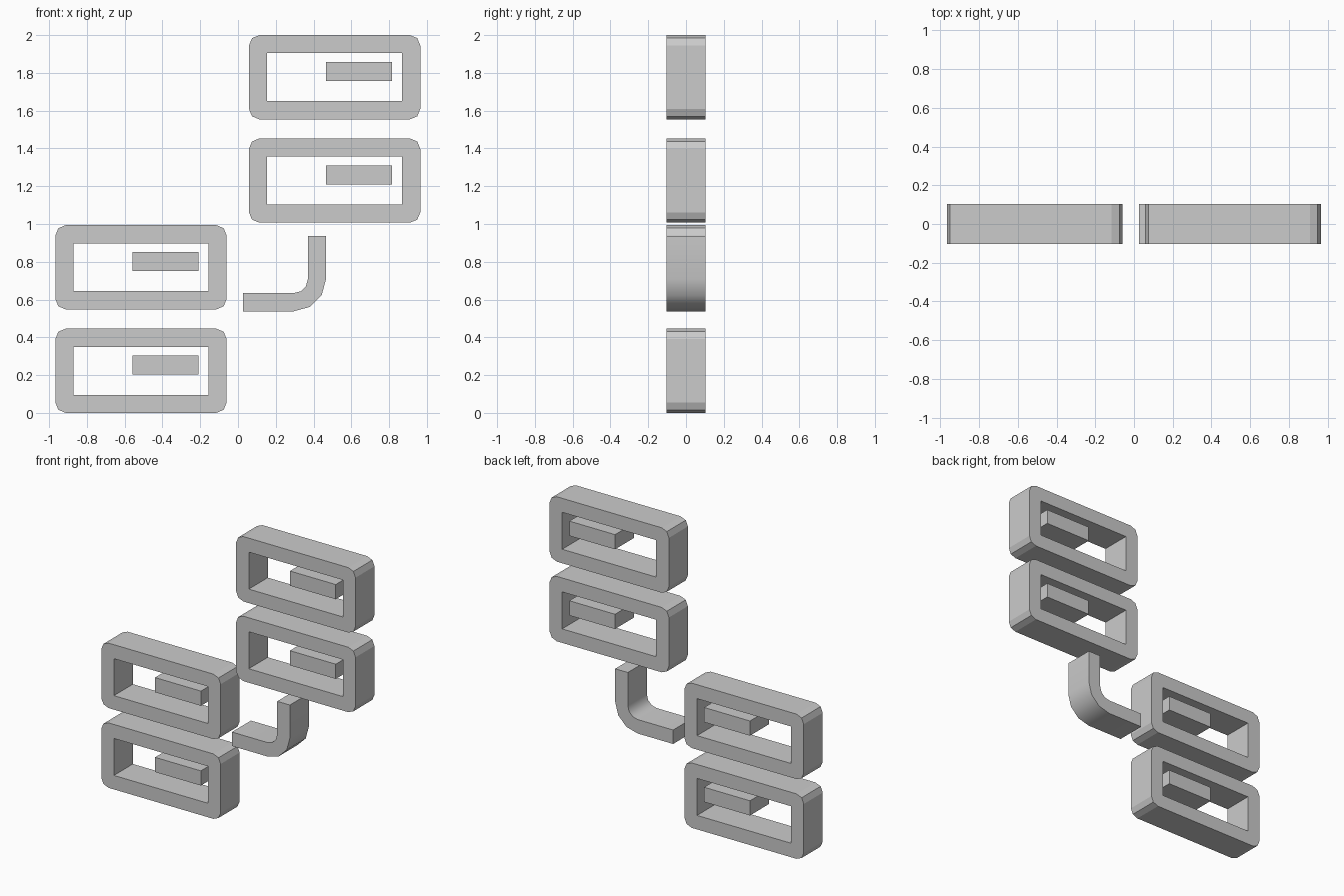
import bpy, bmesh, math

if "Cube" in bpy.data.objects:
    bpy.data.objects.remove(bpy.data.objects["Cube"])

HALF = 0.103          # half depth in y
WIDTH, HEIGHT = 0.907, 0.446
WALL, CORNER = 0.096, 0.055


def arc(cx, cz, r, start, end, segments):
    """Points along an arc in the xz plane, angles in degrees."""
    pts = []
    for i in range(segments + 1):
        a = math.radians(start + (end - start) * i / segments)
        pts.append((cx + r * math.cos(a), cz + r * math.sin(a)))
    return pts


def finish(name, bm, x=0, z=0):
    bmesh.ops.recalc_face_normals(bm, faces=bm.faces)
    mesh = bpy.data.meshes.new(name)
    bm.to_mesh(mesh)
    bm.free()
    ob = bpy.data.objects.new(name, mesh)
    ob.location = (x, 0, z)
    bpy.context.collection.objects.link(ob)
    return ob


def ring(bm, pts, y):
    return [bm.verts.new((px, y, pz)) for px, pz in pts]


def bridge(bm, a, b):
    for i in range(len(a)):
        j = (i + 1) % len(a)
        bm.faces.new((a[i], a[j], b[j], b[i]))


def prism(name, pts, x=0, z=0):
    bm = bmesh.new()
    front, back = ring(bm, pts, -HALF), ring(bm, pts, HALF)
    bridge(bm, front, back)
    bm.faces.new(front)
    bm.faces.new(back)
    return finish(name, bm, x, z)


def frame(name, x, z):
    """Rectangular frame: rounded outside corners, sharp opening."""
    corners = [(1, 1), (0, 1), (0, 0), (1, 0)]
    outer, inner = [], []
    for k, (u, v) in enumerate(corners):
        cx = WIDTH - CORNER if u else CORNER
        cz = HEIGHT - CORNER if v else CORNER
        outer += arc(cx, cz, CORNER, 90 * k, 90 * k + 90, 2)
        inner.append((WIDTH - WALL if u else WALL, HEIGHT - WALL if v else WALL))
    bm = bmesh.new()
    of, ob = ring(bm, outer, -HALF), ring(bm, outer, HALF)
    nf, nb = ring(bm, inner, -HALF), ring(bm, inner, HALF)
    bridge(bm, of, ob)
    bridge(bm, nf, nb)
    for o, n in ((of, nf), (ob, nb)):
        for i in range(12):
            j = (i + 1) % 12
            a, b = i // 3, j // 3
            face = (o[i], o[j], n[a]) if a == b else (o[i], o[j], n[b], n[a])
            bm.faces.new(face)
    return finish(name, bm, x, z)


# four frames, each with a loose bar in its opening
bar = [(0.409, 0.203), (0.757, 0.203), (0.757, 0.304), (0.409, 0.304)]
for side, x, levels in (("left", -0.967, (0, 0.548)), ("right", 0.058, (1.007, 1.554))):
    for level, z in zip(("lower", "upper"), levels):
        frame(f"{side}_{level}_frame", x, z)
        prism(f"{side}_{level}_bar", bar, x, z)

# bent connector between the two stacks
cx, cz = 0.295, 0.709
hook = [(0.026, 0.538)] + arc(cx, cz, 0.171, -90, 0, 3) + [(0.466, 0.937), (0.37, 0.937)]
hook += arc(cx, cz, 0.075, 0, -90, 3) + [(0.026, 0.634)]
connector = prism("bent_connector", hook)
bpy.context.view_layer.objects.active = connector
connector.select_set(True)
bpy.ops.object.shade_smooth_by_angle(angle=math.radians(40))
